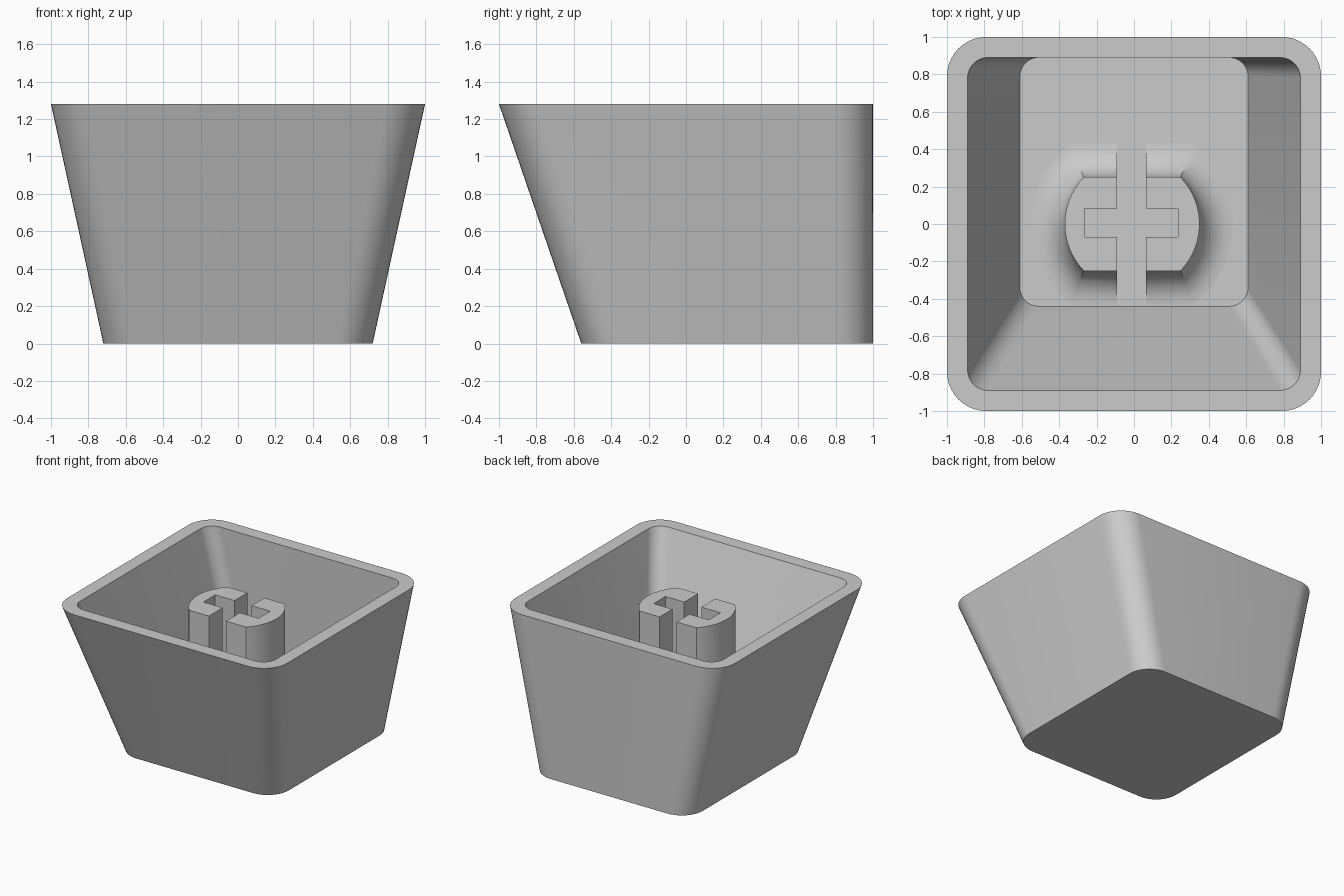
import bpy, bmesh
from math import asin, cos, sin, pi

if "Cube" in bpy.data.objects:
    bpy.data.objects.remove(bpy.data.objects["Cube"])

TOP, FLOOR, STEM_TOP = 1.28, 0.14, 1.17

plastic = bpy.data.materials.new("grey plastic")
plastic.use_nodes = True
GREY = (0.6, 0.6, 0.6, 1)
plastic.diffuse_color = GREY
plastic.node_tree.nodes["Principled BSDF"].inputs["Base Color"].default_value = GREY


def rounded_rect(x, y0, y1, r, z, n=10):
    """Counter-clockwise rounded rectangle, symmetric in x."""
    centres = [(x - r, y1 - r), (r - x, y1 - r), (r - x, y0 + r), (x - r, y0 + r)]
    return [(cx + r * cos((q + i / n) * pi / 2), cy + r * sin((q + i / n) * pi / 2), z)
            for q, (cx, cy) in enumerate(centres) for i in range(n + 1)]


def stem_ring(grow, z, n=20):
    """Circle with flat front and back, grown outward by a margin."""
    r = 0.36 + grow
    a = asin((0.25 + grow) / r)
    half = [(r * cos(-a + 2 * a * i / n), r * sin(-a + 2 * a * i / n)) for i in range(n + 1)]
    return [(s * x - 0.01, s * y, z) for s in (1, -1) for x, y in half]


def loft(name, rings):
    """Skin a stack of equal-length rings and cap both ends."""
    bm = bmesh.new()
    loops = [[bm.verts.new(p) for p in ring] for ring in rings]
    for a, b in zip(loops, loops[1:]):
        for i in range(len(a)):
            j = (i + 1) % len(a)
            bm.faces.new((a[i], a[j], b[j], b[i]))
    bm.faces.new(loops[0][::-1])
    bm.faces.new(loops[-1])
    bmesh.ops.recalc_face_normals(bm, faces=bm.faces)
    mesh = bpy.data.meshes.new(name)
    bm.to_mesh(mesh)
    bm.free()
    obj = bpy.data.objects.new(name, mesh)
    bpy.context.collection.objects.link(obj)
    mesh.materials.append(plastic)
    return obj


def box(name, x0, x1, y0, y1):
    corners = [(x0, y0), (x1, y0), (x1, y1), (x0, y1)]
    return loft(name, [[(x, y, z) for x, y in corners] for z in (-0.2, 1.5)])


def smooth(obj):
    bpy.ops.object.select_all(action="DESELECT")
    obj.select_set(True)
    bpy.context.view_layer.objects.active = obj
    bpy.ops.object.shade_smooth_by_angle()


# Hollow tapered shell: outside, rim, inside, floor
shell = loft("shell", [
    rounded_rect(0.72, -0.56, 1.0, 0.19, 0),
    rounded_rect(1.0, -1.0, 1.0, 0.21, TOP),
    rounded_rect(0.89, -0.89, 0.89, 0.11, TOP),
    rounded_rect(0.61, -0.44, 0.89, 0.1, FLOOR),
])
smooth(shell)

# Stem with a filleted foot
FILLET, STEPS = 0.18, 8
rings = [stem_ring(FILLET, FLOOR - 0.02)]
for i in range(STEPS + 1):
    t = i / STEPS * pi / 2
    rings.append(stem_ring(FILLET * (1 - sin(t)), FLOOR + FILLET * (1 - cos(t))))
rings.append(stem_ring(0, STEM_TOP))
stem = loft("stem", rings)

# Cross-shaped slot through the stem
for cutter in (box("slot_cutter_long", -0.09, 0.065, -0.7, 0.7),
               box("slot_cutter_wide", -0.265, 0.235, -0.07, 0.083)):
    cutter.hide_render = True
    cutter.hide_viewport = True
    cut = stem.modifiers.new("slot", "BOOLEAN")
    cut.operation = "DIFFERENCE"
    cut.solver = "EXACT"
    cut.object = cutter
smooth(stem)
